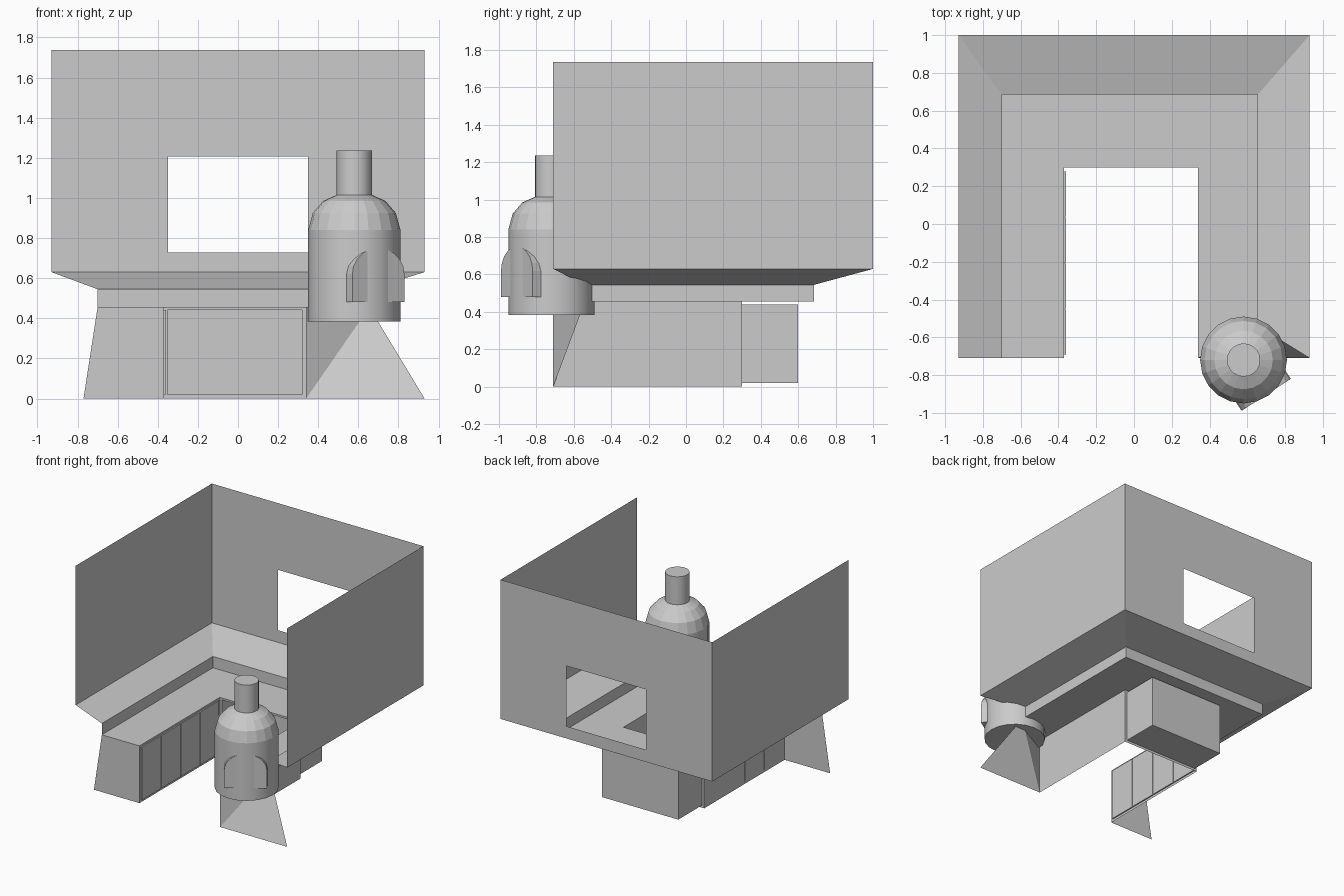
import bpy, bmesh, math
from mathutils import Matrix, Vector

if "Cube" in bpy.data.objects:
    bpy.data.objects.remove(bpy.data.objects["Cube"])


def make(name, verts, faces):
    me = bpy.data.meshes.new(name)
    me.from_pydata(verts, [], faces)
    ob = bpy.data.objects.new(name, me)
    bpy.context.collection.objects.link(ob)
    return ob


def fix_normals(ob):
    bm = bmesh.new()
    bm.from_mesh(ob.data)
    bmesh.ops.recalc_face_normals(bm, faces=bm.faces)
    bm.to_mesh(ob.data)
    bm.free()


def rect(x0, x1, z0, z1, y):
    return [(x0, y, z0), (x1, y, z0), (x1, y, z1), (x0, y, z1)]


RING = [(i, (i + 1) % 4, 4 + (i + 1) % 4, 4 + i) for i in range(4)]

# Cross-section levels of the U: (left x, right x, back y, right front y, z)
F = -0.71
levels = [(-0.37, 0.34, 0.30, F, 0), (-0.37, 0.34, 0.30, F, 0.455),
          (-0.70, 0.655, 0.685, -0.54, 0.455), (-0.70, 0.655, 0.685, -0.54, 0.545),
          (-0.93, 0.93, 1.0, F, 0.63), (-0.93, 0.93, 1.0, F, 1.737)]
names = ["cabinet_face", "countertop", "splash_strip", "sloped_sill", "upper_wall"]
for name, a, b in zip(names, levels, levels[1:]):
    v = []
    for l, r, y, fr, z in (a, b):
        v += [(l, F, z), (l, y, z), (r, y, z), (r, fr, z)]
    spans = (0, 2) if name in ("cabinet_face", "upper_wall") else (0, 1, 2)
    make(name, v, [(i, i + 1, i + 5, i + 4) for i in spans])

# Back wall with the window opening
make("back_wall", rect(-0.93, 0.93, 0.63, 1.737, 1.0) + rect(-0.35, 0.35, 0.727, 1.207, 1.0), RING)

# Recess in the rear cabinet
make("recess_frame", rect(-0.37, 0.34, 0, 0.455, 0.30) + rect(-0.352, 0.32, 0.02, 0.44, 0.30), RING)
make("recess_box", rect(-0.352, 0.32, 0.02, 0.44, 0.30) + rect(-0.352, 0.32, 0.02, 0.44, 0.60),
     RING + [(4, 5, 6, 7)])

# Counter end panels
make("left_end_panel", [(-0.77, F, 0), (-0.37, F, 0), (-0.37, F, 0.455), (-0.70, F, 0.455)], [(0, 1, 2, 3)])
make("right_end_panel", [(0.34, F, 0), (0.93, F, 0), (0.655, -0.54, 0.455), (0.34, F, 0.455)],
     [(0, 1, 2), (0, 2, 3)])

# Four cabinet doors on the left run
for i in range(4):
    y0 = -0.69 + i * 0.2435
    y1 = y0 + 0.238
    v = [(x, y, z) for x in (-0.372, -0.36) for y, z in
         ((y0, 0.02), (y1, 0.02), (y1, 0.44), (y0, 0.44))]
    fix_normals(make("door_%d" % (i + 1), v, RING + [(0, 1, 2, 3), (4, 5, 6, 7)]))

# Tank: lathed body with faceted shoulder and neck
N = 20
C = Vector((0.58, -0.72, 0))
prof = [(0.23, 0.383), (0.23, 0.84), (0.207, 0.925), (0.155, 0.985), (0.088, 1.015), (0.088, 1.237)]
v = [(C.x + r * math.cos(2 * math.pi * k / N), C.y + r * math.sin(2 * math.pi * k / N), z)
     for r, z in prof for k in range(N)]
f = [(j * N + k, j * N + (k + 1) % N, (j + 1) * N + (k + 1) % N, (j + 1) * N + k)
     for j in range(len(prof) - 1) for k in range(N)]
f += [tuple(reversed(range(N))), tuple(range(len(v) - N, len(v)))]
tank = make("tank", v, f)
for p in tank.data.polygons:
    p.use_smooth = len(p.vertices) == 4 and (p.index < N or 4 * N <= p.index < 5 * N)
for e in tank.data.edges:
    za, zb = (tank.data.vertices[i].co.z for i in e.vertices)
    e.use_edge_sharp = abs(za - zb) < 1e-4

# Arched hatch set into the tank, facing front right
outline = [(-0.155, 0.48), (0.155, 0.48)]
outline += [(0.155 * math.cos(math.pi * k / 10), 0.62 + 0.13 * math.sin(math.pi * k / 10)) for k in range(11)]
n = len(outline)
v = [(t, -d, z) for d in (0.05, 0.22) for t, z in outline]
f = [(k, (k + 1) % n, n + (k + 1) % n, n + k) for k in range(n)]
f += [tuple(range(n)), tuple(range(n, 2 * n))]
hatch = make("arched_hatch", v, f)
hatch.data.transform(Matrix.Translation(C) @ Matrix.Rotation(math.radians(33), 4, 'Z'))
fix_normals(hatch)
